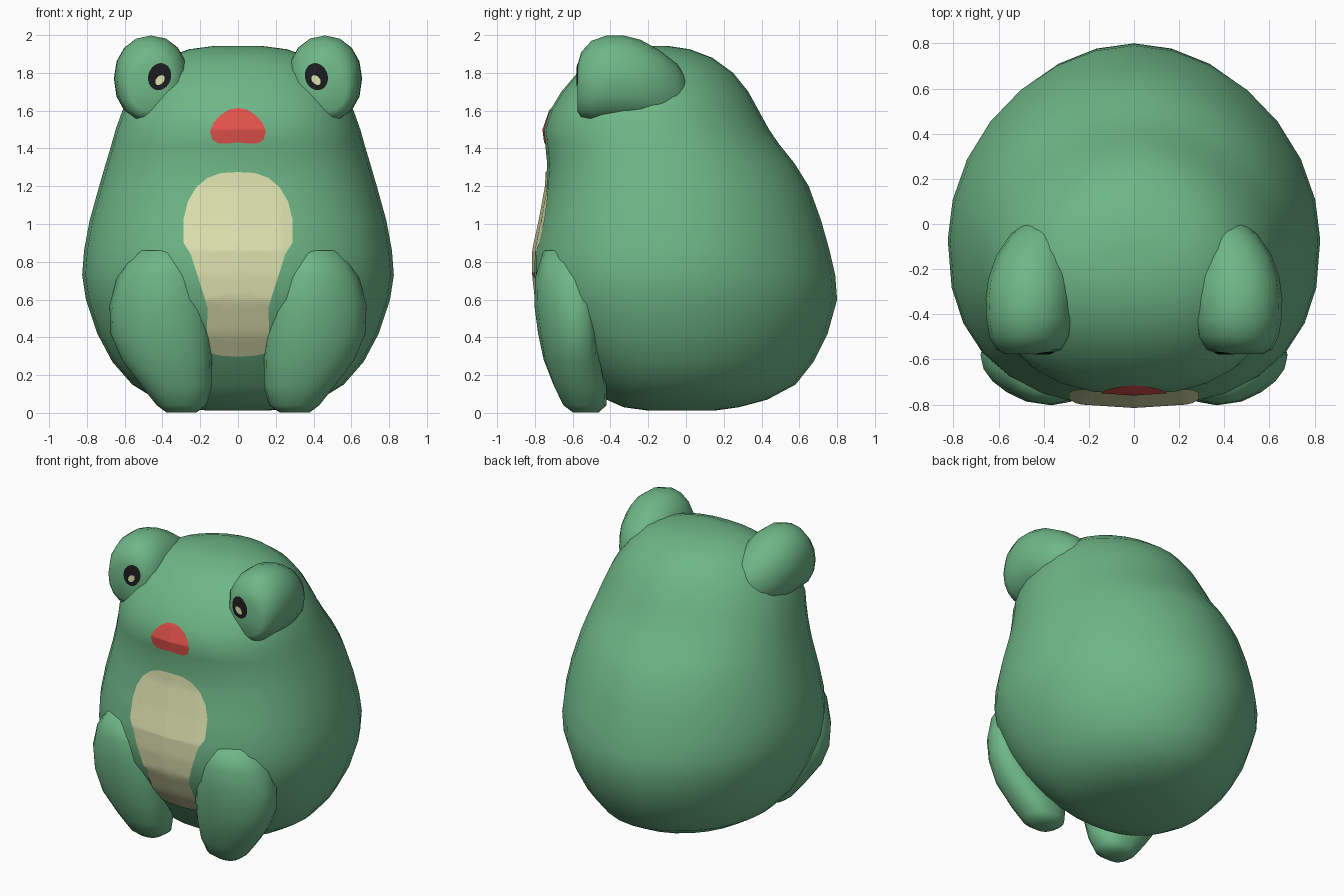
import bpy, bmesh, math
from mathutils import Vector
from mathutils.bvhtree import BVHTree

if "Cube" in bpy.data.objects:
    bpy.data.objects.remove(bpy.data.objects["Cube"])


def material(name, rgb):
    m = bpy.data.materials.new(name)
    m.diffuse_color = (*rgb, 1)
    m.use_nodes = True
    m.node_tree.nodes["Principled BSDF"].inputs["Base Color"].default_value = m.diffuse_color
    return m


GREEN = material("frog green", (0.156, 0.474, 0.242))
CREAM = material("belly cream", (0.73, 0.77, 0.43))
RED = material("mouth red", (0.75, 0.084, 0.069))
BLACK = material("eye black", (0.012, 0.012, 0.014))


def finish(name, bm, mat, angle=80):
    bmesh.ops.recalc_face_normals(bm, faces=bm.faces)
    me = bpy.data.meshes.new(name)
    bm.to_mesh(me)
    bm.free()
    ob = bpy.data.objects.new(name, me)
    bpy.context.collection.objects.link(ob)
    me.materials.append(mat)
    bpy.ops.object.select_all(action='DESELECT')
    ob.select_set(True)
    bpy.context.view_layer.objects.active = ob
    bpy.ops.object.shade_smooth_by_angle(angle=math.radians(angle))
    return ob


def loft(name, rings, mat):
    """Skin a list of closed point rings and cap both ends."""
    bm = bmesh.new()
    loops = [[bm.verts.new(p) for p in r] for r in rings]
    n = len(loops[0])
    for a, b in zip(loops, loops[1:]):
        for i in range(n):
            bm.faces.new((a[i], a[(i + 1) % n], b[(i + 1) % n], b[i]))
    for end in (loops[0], loops[-1]):
        c = bm.verts.new(sum((v.co for v in end), Vector()) / n)
        for i in range(n):
            bm.faces.new((end[i], end[(i + 1) % n], c))
    return finish(name, bm, mat)


def power(v, e):
    return math.copysign(abs(v) ** (2 / e), v)


def oval(n, e_neg=2.0, e_pos=2.0):
    """Unit superellipse with separate exponents for its two halves."""
    pts = []
    for i in range(n):
        a = 2 * math.pi * i / n
        c, s = math.cos(a), math.sin(a)
        e = e_neg if s < 0 else e_pos
        pts.append((power(c, e), power(s, e)))
    return pts


# Body: z, half width, front y, back y, y of the widest point
BODY = [
    (0.012, 0.16, -0.20, 0.15, -0.04), (0.03, 0.31, -0.33, 0.28, -0.04),
    (0.07, 0.43, -0.42, 0.43, -0.05), (0.15, 0.56, -0.50, 0.58, -0.06),
    (0.27, 0.665, -0.60, 0.675, -0.07), (0.42, 0.745, -0.71, 0.75, -0.07),
    (0.60, 0.805, -0.795, 0.80, -0.07), (0.73, 0.825, -0.81, 0.79, -0.07),
    (0.86, 0.815, -0.81, 0.76, -0.07), (1.02, 0.785, -0.775, 0.715, -0.08),
    (1.20, 0.735, -0.742, 0.65, -0.09), (1.32, 0.70, -0.735, 0.575, -0.11),
    (1.42, 0.67, -0.745, 0.495, -0.13), (1.50, 0.648, -0.755, 0.44, -0.15),
    (1.60, 0.612, -0.72, 0.385, -0.17), (1.70, 0.56, -0.66, 0.33, -0.18),
    (1.80, 0.485, -0.575, 0.25, -0.18), (1.88, 0.385, -0.47, 0.14, -0.18),
    (1.925, 0.26, -0.36, 0.02, -0.18), (1.942, 0.13, -0.27, -0.09, -0.18)]
body = loft("body", [
    [(x * w, cy + (y * (cy - f) if y < 0 else y * (b - cy)), z)
     for x, y in oval(28, 2.4, 1.9)] for z, w, f, b, cy in BODY], GREEN)

# Eye bumps: y, centre x, centre z, half width, half height
BUMP = [
    (-0.575, 0.475, 1.72, 0.10, 0.12), (-0.555, 0.465, 1.735, 0.145, 0.175),
    (-0.50, 0.46, 1.755, 0.18, 0.215), (-0.42, 0.46, 1.77, 0.194, 0.228),
    (-0.33, 0.46, 1.77, 0.197, 0.228), (-0.24, 0.455, 1.755, 0.19, 0.22),
    (-0.14, 0.445, 1.73, 0.165, 0.19), (-0.05, 0.425, 1.70, 0.125, 0.15),
    (0.02, 0.40, 1.66, 0.07, 0.09)]
# Arms: z, inner x, outer x, front y, back y, backward sweep
ARM = [
    (0.003, 0.22, 0.38, -0.60, -0.46, 0), (0.04, 0.165, 0.43, -0.65, -0.42, 0),
    (0.14, 0.137, 0.51, -0.70, -0.42, 0.05), (0.28, 0.137, 0.615, -0.755, -0.46, 0.15),
    (0.42, 0.145, 0.675, -0.785, -0.49, 0.25), (0.57, 0.165, 0.68, -0.805, -0.51, 0.3),
    (0.72, 0.20, 0.64, -0.80, -0.51, 0.3), (0.86, 0.26, 0.55, -0.755, -0.52, 0.3)]
solids = [body]
for side, label in ((-1, "left"), (1, "right")):
    solids.append(loft(label + "_eye_bump", [
        [(side * (cx + w * u), y, cz + h * v) for u, v in oval(16, 2.2, 2.1)]
        for y, cx, cz, w, h in BUMP], GREEN))
    rings = []
    for z, xi, xo, f, b, sweep in ARM:
        w, d = (xo - xi) / 2, (b - f) / 2
        rings.append([(side * ((xi + xo) / 2 + w * u),
                       (f + b) / 2 + d * v + sweep * w * max(u, 0), z)
                      for u, v in oval(18, 2.3, 2.3)])
    loft(label + "_arm", rings, GREEN)


def plate(name, outline, centre, mat, targets, lift, rows=10):
    """Thin painted patch draped over the front of the target surfaces."""
    trees = [BVHTree.FromPolygons([v.co for v in t.data.vertices],
                                  [p.vertices for p in t.data.polygons]) for t in targets]

    def drape(x, z):
        hits = [t.ray_cast(Vector((x, -3, z)), Vector((0, 1, 0)))[0] for t in trees]
        return Vector((x, min(h.y for h in hits if h) - lift, z))

    bm = bmesh.new()
    n = len(outline)
    rings = [[bm.verts.new(drape(centre[0] + (x - centre[0]) * k / rows,
                                 centre[1] + (z - centre[1]) * k / rows))
              for x, z in outline] for k in range(1, rows + 1)]
    mid = bm.verts.new(drape(*centre))
    for i in range(n):
        j = (i + 1) % n
        bm.faces.new((mid, rings[0][i], rings[0][j]))
        for a, b in zip(rings, rings[1:]):
            bm.faces.new((a[i], b[i], b[j], a[j]))
    bm.normal_update()
    ob = finish(name, bm, mat)
    if sum(p.normal.y for p in ob.data.polygons) > 0:
        ob.data.flip_normals()


def mirrored(half, steps=4):
    """Close a right-hand outline (top to bottom) and subdivide its edges."""
    pts = half + [(-x, z) for x, z in reversed(half) if x > 0]
    out = []
    for (x0, z0), (x1, z1) in zip(pts, pts[1:] + pts[:1]):
        out += [(x0 + (x1 - x0) * k / steps, z0 + (z1 - z0) * k / steps) for k in range(steps)]
    return out


# Belly patch and mouth
plate("belly_patch", mirrored([
    (0, 1.275), (0.09, 1.27), (0.16, 1.245), (0.22, 1.195), (0.265, 1.12), (0.288, 1.03),
    (0.288, 0.90), (0.25, 0.84), (0.215, 0.73), (0.18, 0.62), (0.16, 0.55), (0.165, 0.45),
    (0.165, 0.32), (0.09, 0.303), (0, 0.297)]), (0, 0.85), CREAM, [body], 0.005, 16)
plate("mouth", mirrored([
    (0, 1.615), (0.05, 1.605), (0.095, 1.575), (0.13, 1.535), (0.148, 1.49),
    (0.135, 1.445), (0.10, 1.425), (0.06, 1.425), (0, 1.432)]),
    (0, 1.5), RED, [body], 0.005)


# Eyes and their highlights
def tilted(cx, cz, rx, rz, tilt, side):
    pts = []
    for i in range(24):
        a = math.tau * i / 24
        u, v = rx * math.cos(a), rz * math.sin(a)
        pts.append((side * (cx + u * math.cos(tilt) - v * math.sin(tilt)),
                    cz + u * math.sin(tilt) + v * math.cos(tilt)))
    return pts


for side, label in ((-1, "left"), (1, "right")):
    plate(label + "_eye", tilted(0.415, 1.78, 0.06, 0.073, 0.3, side),
          (side * 0.415, 1.78), BLACK, solids, 0.004)
    plate(label + "_eye_highlight", tilted(0.413, 1.762, 0.02, 0.03, 0.75, side),
          (side * 0.413, 1.762), CREAM, solids, 0.008, 4)
